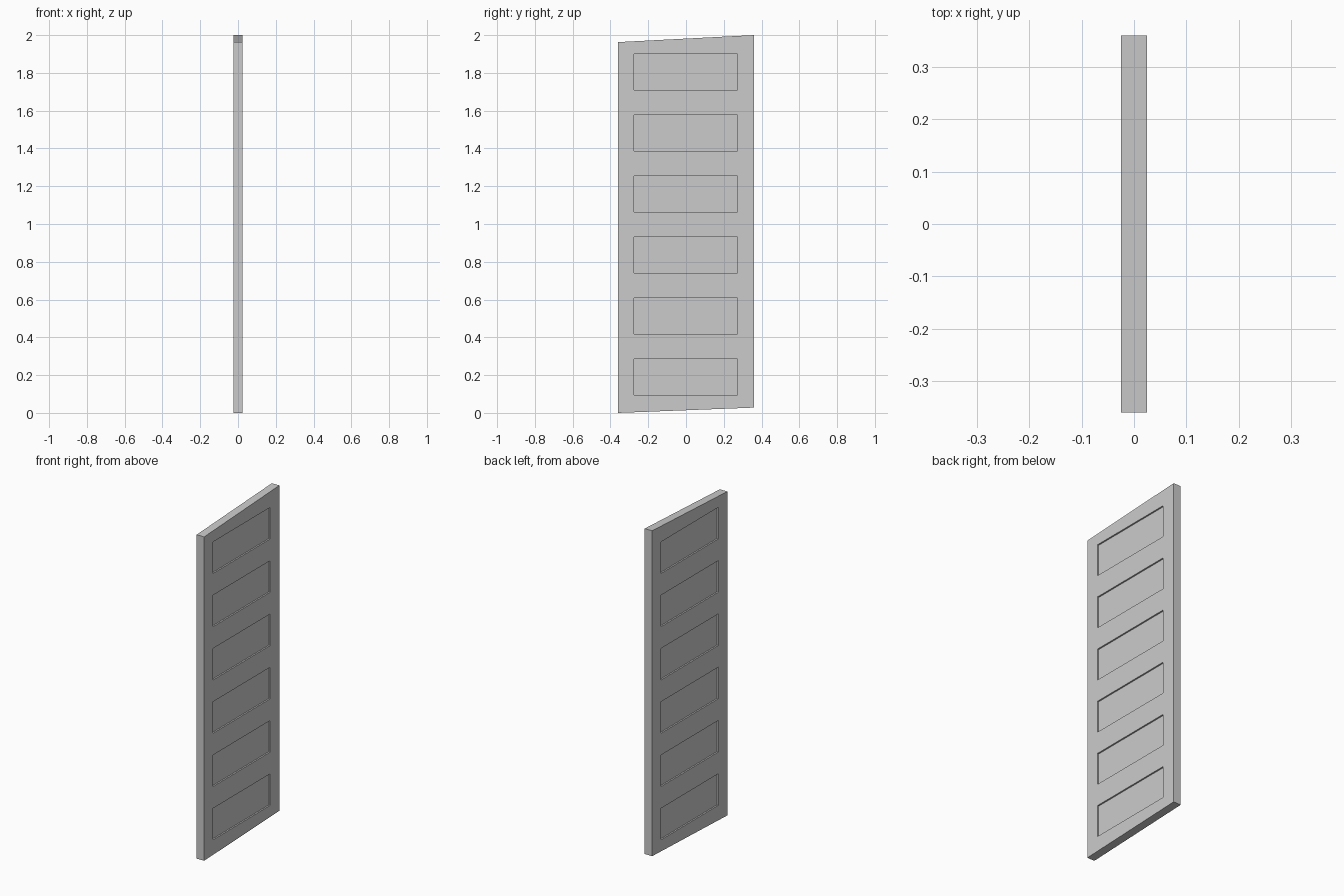
import bpy, bmesh
from mathutils import Matrix

if "Cube" in bpy.data.objects:
    bpy.data.objects.remove(bpy.data.objects["Cube"])

T = 0.025        # half thickness
DEPTH = 0.009    # panel recess depth
PANELS = 6


def make_object(name, bm):
    bmesh.ops.recalc_face_normals(bm, faces=bm.faces)
    mesh = bpy.data.meshes.new(name)
    bm.to_mesh(mesh)
    bm.free()
    obj = bpy.data.objects.new(name, mesh)
    bpy.context.collection.objects.link(obj)
    return obj


# Door slab: slanted side profile extruded through the thickness
bm = bmesh.new()
profile = [(-0.36, 0.0), (0.36, 0.028), (0.36, 2.0), (-0.36, 1.963)]
face = bm.faces.new([bm.verts.new((-T, y, z)) for y, z in profile])
ext = bmesh.ops.extrude_face_region(bm, geom=[face])
bmesh.ops.translate(bm, vec=(2 * T, 0, 0),
                    verts=[v for v in ext["geom"] if isinstance(v, bmesh.types.BMVert)])
door = make_object("door_slab", bm)

# Recess cutters: a column of six rectangles on each face
bm = bmesh.new()
for side in (-1, 1):
    for i in range(PANELS):
        z = 0.19 + i * 0.3229
        place = Matrix.Translation((side * (T - DEPTH + 0.025), -0.001, z))
        size = Matrix.Diagonal((0.05, 0.548, 0.191, 1))
        bmesh.ops.create_cube(bm, size=1, matrix=place @ size)
cutter = make_object("panel_cutter", bm)
cutter.hide_render = True
cutter.hide_set(True)

cut = door.modifiers.new("panel_recesses", "BOOLEAN")
cut.operation = "DIFFERENCE"
cut.solver = "EXACT"
cut.object = cutter
